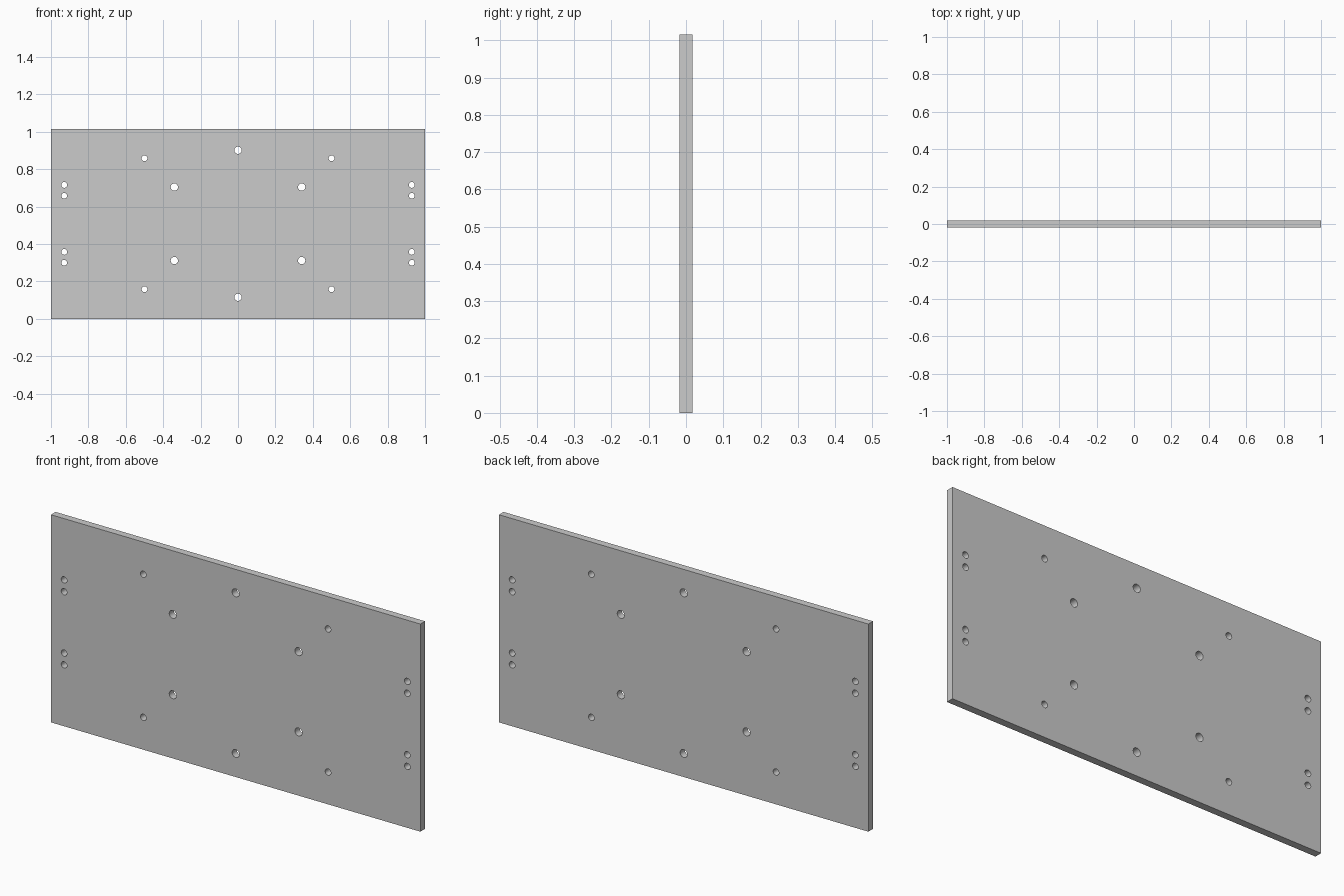
import bpy, bmesh
from math import sin, cos, pi
from mathutils import Matrix

if "Cube" in bpy.data.objects:
    bpy.data.objects.remove(bpy.data.objects["Cube"])

WIDTH, DEPTH, HEIGHT = 2.0, 0.036, 1.016
MID = HEIGHT / 2


def mesh_object(name, bm):
    mesh = bpy.data.meshes.new(name)
    bm.to_mesh(mesh)
    bm.free()
    obj = bpy.data.objects.new(name, mesh)
    bpy.context.collection.objects.link(obj)
    return obj


# Flat rectangular panel
bm = bmesh.new()
bmesh.ops.create_cube(bm, size=1, matrix=Matrix.Translation((0, 0, MID))
                      @ Matrix.Diagonal((WIDTH, DEPTH, HEIGHT, 1)))
panel = mesh_object("mounting_plate", bm)

# Hole positions relative to the panel centre: (x, z, radius)
holes = [(0.393 * sin(i * pi / 3), 0.393 * cos(i * pi / 3), 0.0195)
         for i in range(6)]                       # hexagonal ring
for sx in (-1, 1):
    for sz in (-1, 1):
        for x, z in ((0.5, 0.35), (0.929, 0.15), (0.929, 0.208)):
            holes.append((sx * x, sz * z, 0.0155))  # corner and edge pairs

# Drill cutters
bm = bmesh.new()
for x, z, r in holes:
    bmesh.ops.create_cone(bm, cap_ends=True, segments=32, radius1=r, radius2=r,
                          depth=DEPTH * 3,
                          matrix=Matrix.Translation((x, 0, MID + z))
                          @ Matrix.Rotation(pi / 2, 4, 'X'))
drills = mesh_object("hole_cutters", bm)
drills.hide_render = True

# Cut the through holes and drop the cutters
cut = panel.modifiers.new("holes", 'BOOLEAN')
cut.operation = 'DIFFERENCE'
cut.solver = 'EXACT'
cut.object = drills
bpy.context.view_layer.objects.active = panel
panel.select_set(True)
bpy.ops.object.modifier_apply(modifier=cut.name)
bpy.data.objects.remove(drills)

# Smooth hole walls, sharp edges
bpy.ops.object.shade_smooth_by_angle()
